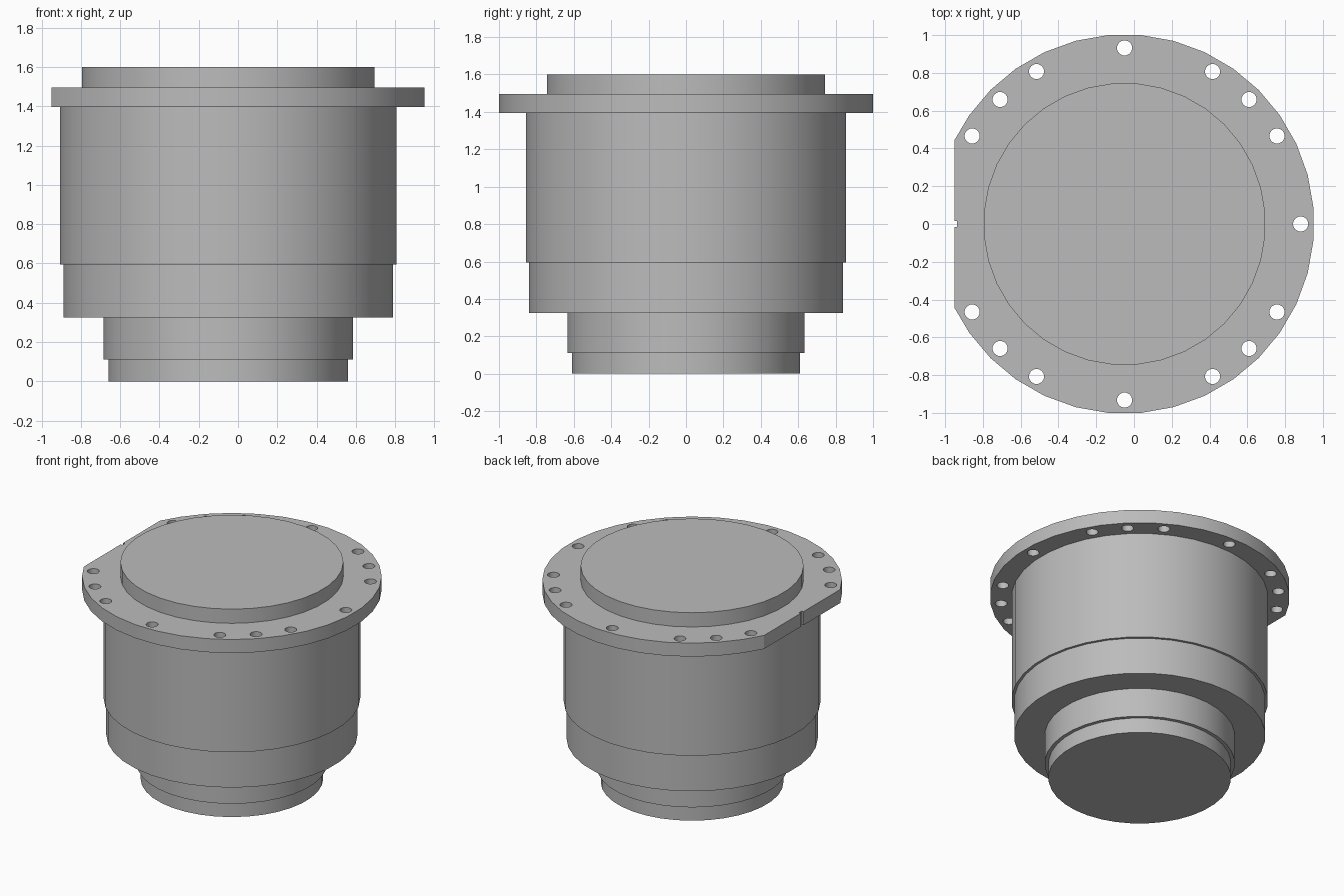
import bpy, bmesh
from math import cos, sin, radians, pi, acos

cube = bpy.data.objects.get("Cube")
if cube:
    bpy.data.objects.remove(cube)

CX = -0.05      # axis of the round parts
SIDES = 36

grey = bpy.data.materials.new("plain_grey")
grey.use_nodes = True
colour = (0.5, 0.5, 0.5, 1)
grey.diffuse_color = colour
grey.node_tree.nodes["Principled BSDF"].inputs["Base Color"].default_value = colour


def finish(obj):
    """Weld, fix normals, colour and smooth the mesh."""
    bm = bmesh.new()
    bm.from_mesh(obj.data)
    bmesh.ops.remove_doubles(bm, verts=bm.verts, dist=0.0005)
    bmesh.ops.recalc_face_normals(bm, faces=bm.faces)
    bm.to_mesh(obj.data)
    bm.free()
    obj.data.materials.clear()
    obj.data.materials.append(grey)
    bpy.ops.object.select_all(action='DESELECT')
    obj.select_set(True)
    bpy.context.view_layer.objects.active = obj
    bpy.ops.object.shade_smooth_by_angle(angle=radians(30))


def ring(radius, sides, cx=0.0, cy=0.0, start=0.0):
    return [(cx + radius * cos(start + 2 * pi * i / sides),
             cy + radius * sin(start + 2 * pi * i / sides)) for i in range(sides)]


def lathe(name, profile):
    """Closed round solid from (radius, height) steps."""
    bm = bmesh.new()
    rings = [[bm.verts.new((x, y, z)) for x, y in ring(r, SIDES, start=radians(5))]
             for r, z in profile]
    for low, high in zip(rings, rings[1:]):
        for i in range(SIDES):
            j = (i + 1) % SIDES
            bm.faces.new((low[i], low[j], high[j], high[i]))
    bm.faces.new(rings[0])
    bm.faces.new(rings[-1])
    mesh = bpy.data.meshes.new(name)
    bm.to_mesh(mesh)
    bm.free()
    obj = bpy.data.objects.new(name, mesh)
    obj.location.x = CX
    bpy.context.collection.objects.link(obj)
    finish(obj)


def plate(name, outlines, z, thickness):
    """Extruded flat plate; inner outlines become holes."""
    curve = bpy.data.curves.new(name, 'CURVE')
    curve.dimensions = '2D'
    curve.fill_mode = 'BOTH'
    curve.extrude = thickness / 2
    for points in outlines:
        spline = curve.splines.new('POLY')
        spline.points.add(len(points) - 1)
        for p, (x, y) in zip(spline.points, points):
            p.co = (x, y, 0, 1)
        spline.use_cyclic_u = True
    obj = bpy.data.objects.new(name, curve)
    obj.location = (CX, 0, z + thickness / 2)
    bpy.context.collection.objects.link(obj)
    bpy.ops.object.select_all(action='DESELECT')
    obj.select_set(True)
    bpy.context.view_layer.objects.active = obj
    bpy.ops.object.convert(target='MESH')
    finish(bpy.context.view_layer.objects.active)


# Stepped body, running up into the flange
lathe("stepped_body", [
    (0.612, 0), (0.612, 0.11), (0.637, 0.11), (0.637, 0.325),
    (0.842, 0.325), (0.842, 0.595), (0.86, 0.595), (0.86, 1.445)])

# Raised cover on top
lathe("top_cover", [(0.747, 1.45), (0.747, 1.6)])

# Flange outline: circle with one flat side and a small notch
R, FLAT, NOTCH, DEPTH = 1.0038, -0.9, 0.016, 0.014
outline = [p for p in ring(R, SIDES, start=radians(-175)) if p[0] > FLAT]
corner = R * sin(acos(FLAT / R))
outline += [(FLAT, corner), (FLAT, NOTCH), (FLAT + DEPTH, NOTCH),
            (FLAT + DEPTH, -NOTCH), (FLAT, -NOTCH), (FLAT, -corner)]

# Bolt holes, mirrored front to back
angles = [0] + [s * a for a in (30, 45, 60, 90, 120, 135, 150) for s in (1, -1)]
holes = [ring(0.04, 24, 0.932 * cos(radians(a)), 0.932 * sin(radians(a))) for a in angles]
plate("bolt_flange", [outline] + holes, 1.395, 0.1)
